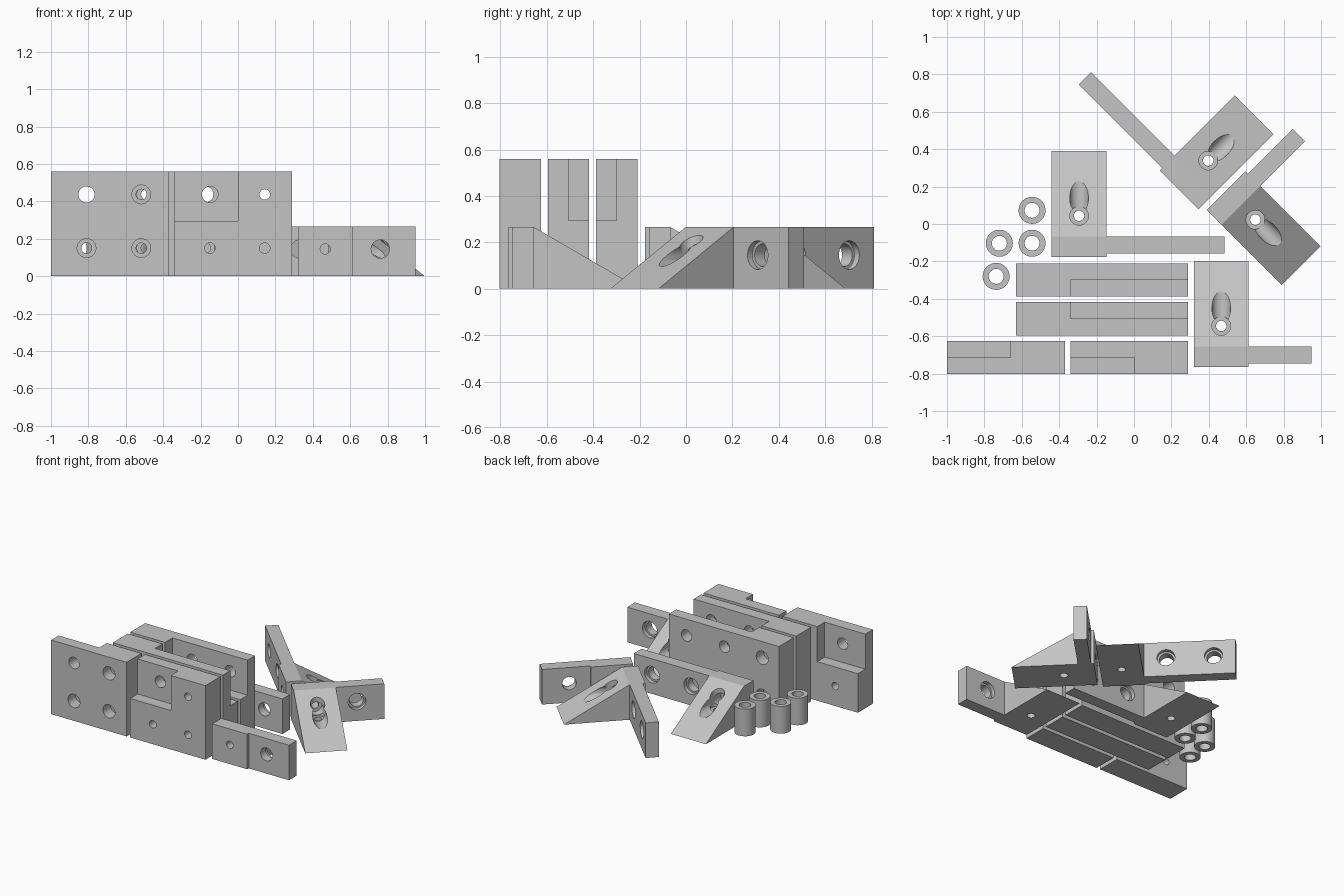
import bpy, bmesh, math
from mathutils import Matrix, Vector

if "Cube" in bpy.data.objects:
    bpy.data.objects.remove(bpy.data.objects["Cube"])

grey = bpy.data.materials.new("machined_grey")
grey.diffuse_color = (0.55, 0.55, 0.55, 1)
grey.use_nodes = True
grey.node_tree.nodes["Principled BSDF"].inputs["Base Color"].default_value = grey.diffuse_color


def add(name, bm):
    bmesh.ops.recalc_face_normals(bm, faces=bm.faces)
    me = bpy.data.meshes.new(name)
    bm.to_mesh(me)
    bm.free()
    ob = bpy.data.objects.new(name, me)
    bpy.context.collection.objects.link(ob)
    return ob


def box(name, lo, hi):
    bm = bmesh.new()
    bmesh.ops.create_cube(bm, size=1)
    for v in bm.verts:
        v.co = [lo[i] + (v.co[i] + 0.5) * (hi[i] - lo[i]) for i in range(3)]
    return add(name, bm)


def rod(name, a, b, r, seg=40):
    a, b = Vector(a), Vector(b)
    bm = bmesh.new()
    rot = Vector((0, 0, 1)).rotation_difference(b - a).to_matrix().to_4x4()
    bmesh.ops.create_cone(bm, cap_ends=True, segments=seg, radius1=r, radius2=r,
                          depth=(b - a).length,
                          matrix=Matrix.Translation((a + b) / 2) @ rot)
    return add(name, bm)


def combine(ob, tools, op='DIFFERENCE'):
    """Apply a boolean with each tool, then remove the tool."""
    for t in tools:
        t.hide_render = True
        m = ob.modifiers.new("cut", 'BOOLEAN')
        m.operation, m.solver, m.object = op, 'EXACT', t
        dg = bpy.context.evaluated_depsgraph_get()
        me = bpy.data.meshes.new_from_object(ob.evaluated_get(dg))
        ob.modifiers.clear()
        ob.data = me
        bpy.data.objects.remove(t)


def finish(ob):
    ob.data.materials.clear()
    ob.data.materials.append(grey)
    bpy.ops.object.select_all(action='DESELECT')
    ob.select_set(True)
    bpy.context.view_layer.objects.active = ob
    bpy.ops.object.shade_smooth_by_angle(angle=math.radians(30))


# Upright plates: half-thickness notch on one face, counterbores on the other
H, STEP = 0.56, 0.295


def plate(name, x0, x1, y0, y1, n0, n1, notch_back, columns):
    ob = box(name, (x0, y0, 0), (x1, y1, H))
    mid = (y0 + y1) / 2
    ya, yb = (mid, y1 + 0.1) if notch_back else (y0 - 0.1, mid)
    # let the notch run out past the plate end it touches
    na = n0 - 0.1 if abs(n0 - x0) < 1e-4 else n0
    nb = n1 + 0.1 if abs(n1 - x1) < 1e-4 else n1
    tools = [box("notch", (na, ya, STEP), (nb, yb, H + 0.1))]
    bore_end = y0 - 0.05 if notch_back else y1 + 0.05
    for x in columns:
        for z in (0.15, 0.437):
            if z > STEP and n0 < x < n1:
                tools.append(rod("hole", (x, y0 - 0.05, z), (x, y1 + 0.05, z), 0.043))
            else:
                tools.append(rod("hole", (x, y0 - 0.05, z), (x, y1 + 0.05, z), 0.028))
                tools.append(rod("bore", (x, bore_end, z), (x, mid, z), 0.05))
    combine(ob, tools)
    finish(ob)


plate("short_plate_left", -1, -0.37, -0.803, -0.625, -1, -0.66, True, (-0.81, -0.517))
plate("short_plate_right", -0.34, 0.29, -0.803, -0.625, -0.34, 0, False, (-0.15, 0.143))
plate("long_plate_front", -0.63, 0.29, -0.595, -0.417, -0.34, 0.29, True, (-0.49, -0.175, 0.143))
plate("long_plate_back", -0.63, 0.29, -0.387, -0.21, -0.34, 0.29, False, (-0.49, -0.175, 0.143))

# Angled brackets: 30 degree wedge block with a flat side arm
W, L, T, HB = 0.293, 0.567, 0.11, 0.265


def bracket(name, arm, holes, origin, xdir, ydir):
    bm = bmesh.new()
    side = [bm.verts.new((0, y, z)) for y, z in ((0, 0), (L, 0), (T, HB), (0, HB))]
    f = bm.faces.new(side)
    ext = bmesh.ops.extrude_face_region(bm, geom=[f])
    bmesh.ops.translate(bm, vec=(W, 0, 0),
                        verts=[g for g in ext['geom'] if isinstance(g, bmesh.types.BMVert)])
    ob = add(name, bm)
    combine(ob, [box("arm", (W - 0.1, 0.018, 0), (W + arm, T, HB))], 'UNION')
    c, z, yv = W / 2, 0.145, 0.22
    tools = [rod("level_hole", (c, -0.1, z), (c, L, z), 0.027),
             rod("level_bore", (c, T, z), (c, L + 0.1, z), 0.05),
             rod("drop_hole", (c, yv, -0.1), (c, yv, 0.4), 0.028),
             rod("drop_bore", (c, yv, 0.09), (c, yv, 0.4), 0.05)]
    for h in holes:
        x = W + h
        tools += [rod("arm_hole", (x, -0.1, z), (x, 0.3, z), 0.049),
                  rod("arm_bore", (x, T - 0.03, z), (x, 0.3, z), 0.062)]
    combine(ob, tools)
    # place in plan, flipping normals for the mirrored pair
    s, t = Vector(xdir).normalized(), Vector(ydir).normalized()
    m = Matrix(((s.x, t.x, 0, origin[0]), (s.y, t.y, 0, origin[1]),
                (0, 0, 1, 0), (0, 0, 0, 1)))
    ob.data.transform(m)
    if m.determinant() < 0:
        ob.data.flip_normals()
    finish(ob)


SHORT, LONG = (0.337, (0.148,)), (0.63, (0.15, 0.478))
bracket("short_bracket", *SHORT, (0.32, -0.765), (1, 0), (0, 1))
bracket("long_bracket", *LONG, (-0.44, -0.176), (1, 0), (0, 1))
bracket("long_bracket_mirrored", *LONG, (0.345, 0.08), (-1, 1), (1, 1))
bracket("short_bracket_mirrored", *SHORT, (0.39, 0.075), (1, 1), (1, -1))

# Loose bushings
for i, (x, y) in enumerate(((-0.545, 0.073), (-0.72, -0.103), (-0.545, -0.103), (-0.737, -0.28))):
    b = rod(f"bushing_{i + 1}", (x, y, 0), (x, y, 0.205), 0.072, 48)
    combine(b, [rod("bore", (x, y, -0.1), (x, y, 0.4), 0.04)])
    finish(b)
